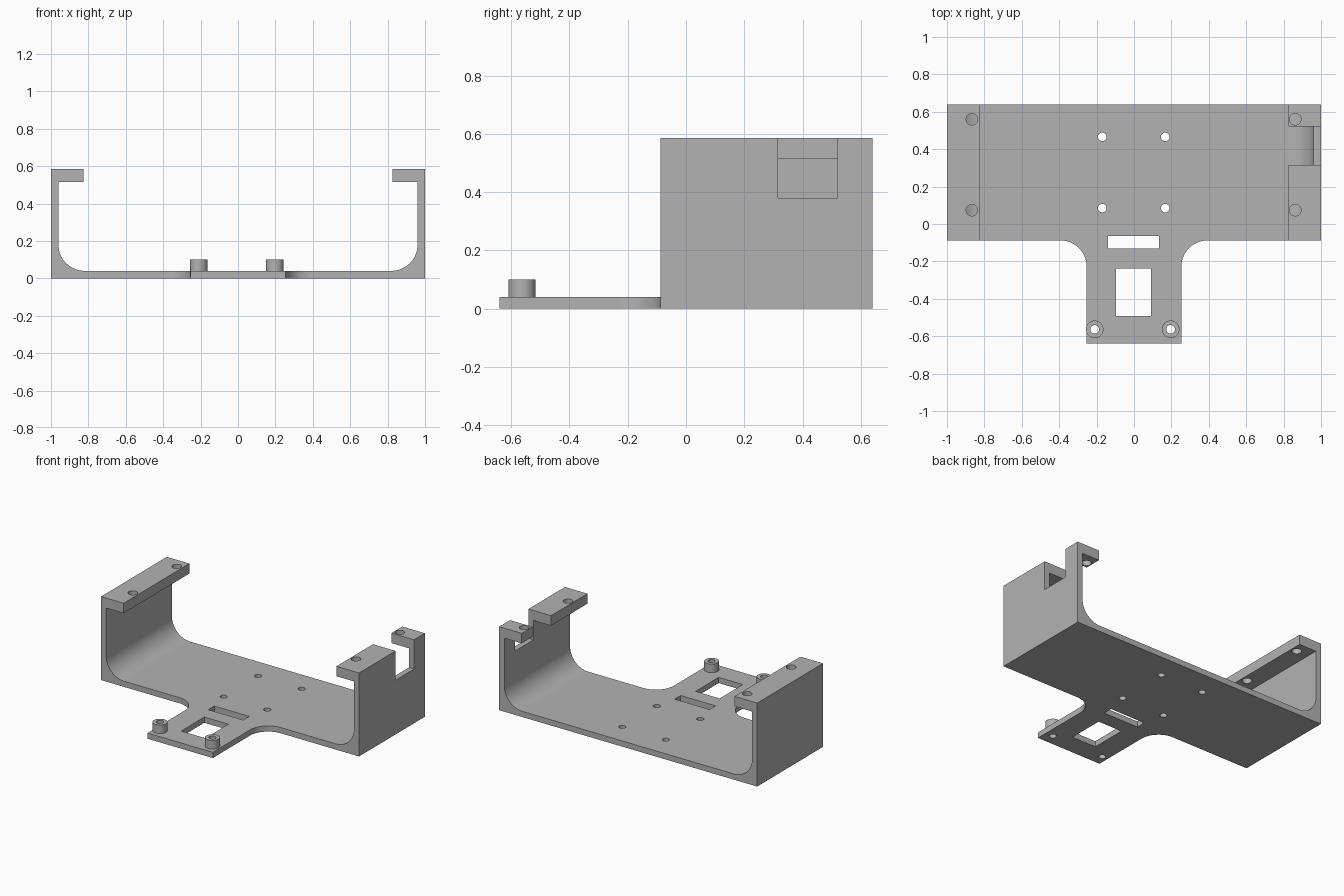
import bpy
import bmesh
import math
from mathutils import Matrix, Vector

if "Cube" in bpy.data.objects:
    bpy.data.objects.remove(bpy.data.objects["Cube"], do_unlink=True)

BACK, FRONT, TIP = 0.64, -0.088, -0.64
WALL, HEIGHT, RADIUS = 0.04, 0.585, 0.14

grey = bpy.data.materials.new("plain grey")
grey.use_nodes = True
grey.diffuse_color = (0.45, 0.45, 0.45, 1)
grey.node_tree.nodes["Principled BSDF"].inputs["Base Color"].default_value = grey.diffuse_color


def finish(bm, name):
    bmesh.ops.recalc_face_normals(bm, faces=bm.faces)
    mesh = bpy.data.meshes.new(name)
    bm.to_mesh(mesh)
    bm.free()
    mesh.materials.append(grey)
    obj = bpy.data.objects.new(name, mesh)
    bpy.context.collection.objects.link(obj)
    return obj


def prism(name, points, direction):
    bm = bmesh.new()
    face = bm.faces.new([bm.verts.new(p) for p in points])
    grown = bmesh.ops.extrude_face_region(bm, geom=[face])["geom"]
    bmesh.ops.translate(bm, vec=Vector(direction),
                        verts=[g for g in grown if isinstance(g, bmesh.types.BMVert)])
    return finish(bm, name)


def arc(cx, cy, start, end, steps=20):
    angles = [math.radians(start + (end - start) * i / steps) for i in range(steps + 1)]
    return [(cx + RADIUS * math.cos(a), cy + RADIUS * math.sin(a)) for a in angles]


def mirrored(half):
    return half + [(-x, y) for x, y in reversed(half)]


def add_cylinder(bm, x, y, z0, z1, radius):
    bmesh.ops.create_cone(bm, cap_ends=True, segments=40, radius1=radius, radius2=radius,
                          depth=z1 - z0, matrix=Matrix.Translation((x, y, (z0 + z1) / 2)))


def add_box(bm, low, high):
    low, high = Vector(low), Vector(high)
    bmesh.ops.create_cube(bm, size=1, matrix=Matrix.Translation((low + high) / 2)
                          @ Matrix.Diagonal((*(high - low), 1)))


def combine(target, other, operation):
    mod = target.modifiers.new(operation.lower(), "BOOLEAN")
    mod.operation, mod.solver, mod.object = operation, "EXACT", other
    bpy.context.view_layer.objects.active = target
    bpy.ops.object.modifier_apply(modifier=mod.name)
    bpy.data.objects.remove(other, do_unlink=True)


# Channel: floor, filleted side walls and inward lips
inner = 1 - WALL
half = [(1, 0), (1, HEIGHT), (0.825, HEIGHT), (0.825, 0.515), (inner, 0.515)]
half += arc(inner - RADIUS, WALL + RADIUS, 0, -90)
bracket = prism("bracket", [(x, BACK, z) for x, z in mirrored(half)], (0, FRONT - BACK, 0))

# Front tongue with filleted roots, overlapping the floor
edge = 0.253
half = [(edge + RADIUS, 0.02)] + arc(edge + RADIUS, FRONT - RADIUS, 90, 180) + [(edge, TIP)]
tongue = prism("tongue", [(x, y, 0) for x, y in mirrored(half)], (0, 0, WALL))
combine(bracket, tongue, "UNION")

# Mounting posts
post_places = [(-0.21, -0.563), (0.196, -0.563)]
bm = bmesh.new()
for x, y in post_places:
    add_cylinder(bm, x, y, 0.01, 0.1, 0.047)
combine(bracket, finish(bm, "posts"), "UNION")

# Screw holes, tongue openings and side wall notch
bm = bmesh.new()
for x, y in post_places + [(x, y) for x in (-0.17, 0.167) for y in (0.085, 0.466)]:
    add_cylinder(bm, x, y, -0.1, 0.2, 0.023)
for x in (-0.867, 0.862):
    for y in (0.074, 0.56):
        add_cylinder(bm, x, y, 0.45, 0.7, 0.031)
add_box(bm, (-0.138, -0.132, -0.1), (0.134, -0.065, 0.2))
add_box(bm, (-0.095, -0.493, -0.1), (0.092, -0.237, 0.2))
add_box(bm, (0.7, 0.316, 0.38), (1.1, 0.52, 0.7))
combine(bracket, finish(bm, "cutters"), "DIFFERENCE")

# Smooth the curved faces and keep the flat ones flat
bpy.ops.object.select_all(action="DESELECT")
bracket.select_set(True)
bpy.context.view_layer.objects.active = bracket
bpy.ops.object.shade_smooth_by_angle(angle=math.radians(30))
weighted = bracket.modifiers.new("weighted normals", "WEIGHTED_NORMAL")
weighted.keep_sharp = True
